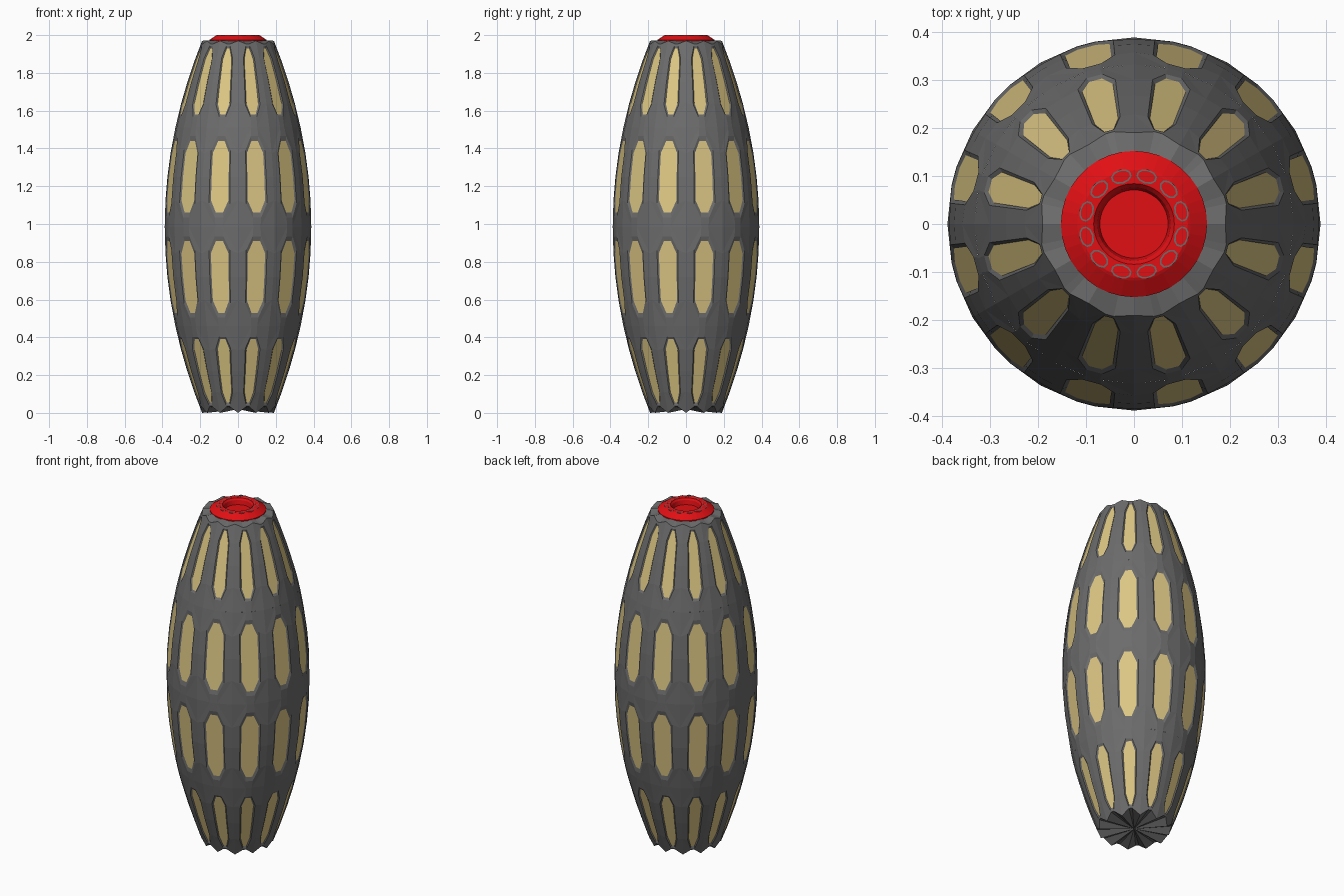
import bpy, bmesh
from math import sin, cos, pi

if "Cube" in bpy.data.objects:
    bpy.data.objects.remove(bpy.data.objects["Cube"], do_unlink=True)

COLUMNS = 12
HALF = pi / COLUMNS
TOP, BOTTOM = 1.97, 0.0


def material(name, rgb):
    m = bpy.data.materials.new(name)
    m.use_nodes = True
    m.diffuse_color = (*rgb, 1)
    m.node_tree.nodes["Principled BSDF"].inputs["Base Color"].default_value = (*rgb, 1)
    return m


grey = material("dark grey", (0.15, 0.15, 0.15))
tan = material("sand tan", (0.72, 0.57, 0.23))
red = material("bright red", (0.75, 0.005, 0.007))


def finish(bm, name, mats):
    bmesh.ops.remove_doubles(bm, verts=bm.verts, dist=0.0004)
    bmesh.ops.recalc_face_normals(bm, faces=bm.faces)
    mesh = bpy.data.meshes.new(name)
    bm.to_mesh(mesh)
    bm.free()
    for m in mats:
        mesh.materials.append(m)
    ob = bpy.data.objects.new(name, mesh)
    bpy.context.collection.objects.link(ob)
    return ob


def radius(z):
    return 0.388 - 0.198 * ((z - 0.985) / 0.985) ** 2


def polar(a, r, z):
    return (r * cos(a), r * sin(a), z)


# Unit outline of an elongated panel, and the matching cell outline
PANEL = [(0.4, 1), (1, 0.66), (1, 0), (1, -0.66), (0.4, -1),
         (-0.4, -1), (-1, -0.66), (-1, 0), (-1, 0.66), (-0.4, 1)]


def add_cell(bm, centre, row):
    low, high, p_low, p_high, half_angle, margin = row
    mid, half_z = (p_low + p_high) / 2, (p_high - p_low) / 2

    def surface(a, z, sink=0.0):
        return bm.verts.new(polar(centre + a, radius(z) - sink, z))

    def border(a, z):
        # both open ends of the shell have a toothed rim
        notch = 1 - abs(a) / HALF
        if z == BOTTOM:
            z += 0.04 * notch
        elif z == TOP:
            z -= 0.02 * notch
        return surface(a, z)

    inner = [surface(u * half_angle, mid + v * half_z, 0.006) for u, v in PANEL]
    lip = [surface(u * (half_angle + 0.022), mid + v * (half_z + margin)) for u, v in PANEL]
    outer = []
    for u, v in PANEL:
        if abs(v) == 1:
            outer.append(border(u * half_angle, high if v > 0 else low))
        else:
            outer.append(border(u * HALF, mid + v * half_z))

    bm.faces.new(inner).material_index = 1
    n = len(PANEL)
    for i in range(n):
        j = (i + 1) % n
        bm.faces.new((inner[i], inner[j], lip[j], lip[i]))
        bm.faces.new((lip[i], lip[j], outer[j], outer[i]))
        (u0, v0), (u1, v1) = PANEL[i], PANEL[j]
        if abs(v0) != abs(v1) and 1 in (abs(v0), abs(v1)):
            side = 1 if u0 + u1 > 0 else -1
            corner = border(side * HALF, high if v0 + v1 > 0 else low)
            bm.faces.new((outer[i], outer[j], corner))

    # Closing faces at the ends
    rim = [-HALF, -0.4 * half_angle, 0.4 * half_angle, HALF]
    for a, b in zip(rim, rim[1:]):
        if high == TOP:
            bm.faces.new((border(a, TOP), border(b, TOP),
                          bm.verts.new(polar(centre + b, 0.14, 1.972)),
                          bm.verts.new(polar(centre + a, 0.14, 1.972))))
        if low == BOTTOM:
            bm.faces.new((border(a, BOTTOM), border(b, BOTTOM),
                          bm.verts.new((0, 0, 0.02))))


# Shell: cell bottom, cell top, panel bottom, panel top, half angle, lip margin
ROWS = [(BOTTOM, 0.46, 0.055, 0.39, 0.112, 0.012),
        (0.46, 0.985, 0.53, 0.91, 0.127, 0.025),
        (0.985, 1.51, 1.06, 1.44, 0.127, 0.025),
        (1.51, TOP, 1.58, 1.93, 0.112, 0.012)]
bm = bmesh.new()
for k in range(COLUMNS):
    for row in ROWS:
        add_cell(bm, (2 * k + 1) * HALF, row)
finish(bm, "ribbed_shell", [grey, tan])

# Red collar with a sunken centre
PROFILE = [(0.152, 1.96), (0.152, 1.974), (0.118, 1.997), (0.112, 2.0), (0.084, 2.0),
           (0.076, 1.99), (0.071, 1.965)]
bm = bmesh.new()
SIDES = 36
rings = [[bm.verts.new(polar(2 * pi * s / SIDES, r, z)) for s in range(SIDES)] for r, z in PROFILE]
for a, b in zip(rings, rings[1:]):
    for s in range(SIDES):
        t = (s + 1) % SIDES
        bm.faces.new((a[s], a[t], b[t], b[s]))
bm.faces.new(rings[-1])
finish(bm, "top_collar", [red])

# Oval studs around the collar: grey outline plate with a red centre
bm = bmesh.new()
for k in range(COLUMNS):
    a0 = (2 * k + 1) * HALF

    def oval(w, h, z):
        loop = []
        for s in range(10):
            t = 2 * pi * s / 10
            x, y = 0.102 + h * cos(t), w * sin(t)
            loop.append(bm.verts.new((x * cos(a0) - y * sin(a0), x * sin(a0) + y * cos(a0), z)))
        return loop

    base, edge, core = oval(0.022, 0.015, 1.996), oval(0.022, 0.015, 2.0005), oval(0.0185, 0.0115, 2.0005)
    for s in range(10):
        t = (s + 1) % 10
        bm.faces.new((base[s], base[t], edge[t], edge[s]))
        bm.faces.new((edge[s], edge[t], core[t], core[s]))
    bm.faces.new(core).material_index = 1
finish(bm, "collar_studs", [grey, red])
